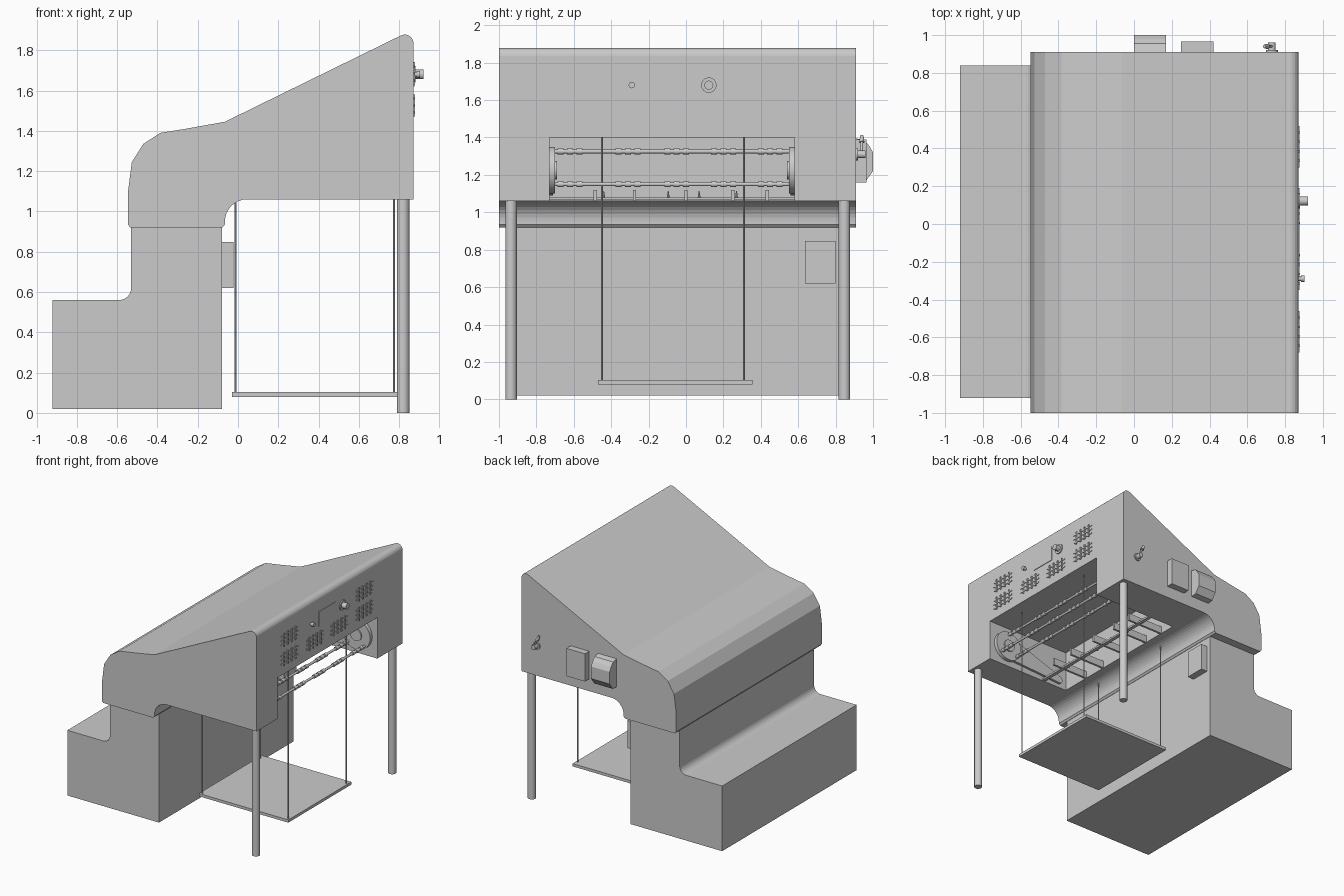
import bpy, bmesh, math
from mathutils import Vector

if "Cube" in bpy.data.objects:
    bpy.data.objects.remove(bpy.data.objects["Cube"])


def prism(name, pts, axis, a, b):
    """Extrude a 2D outline: axis 'y' takes (x,z) points, axis 'x' takes (y,z) points."""
    bm = bmesh.new()

    def co(p, t):
        return (p[0], t, p[1]) if axis == 'y' else (t, p[0], p[1])
    face = bm.faces.new([bm.verts.new(co(p, a)) for p in pts])
    ext = bmesh.ops.extrude_face_region(bm, geom=[face])
    verts = [g for g in ext['geom'] if isinstance(g, bmesh.types.BMVert)]
    off = (0, b - a, 0) if axis == 'y' else (b - a, 0, 0)
    bmesh.ops.translate(bm, vec=off, verts=verts)
    bmesh.ops.recalc_face_normals(bm, faces=bm.faces)
    me = bpy.data.meshes.new(name)
    bm.to_mesh(me)
    bm.free()
    ob = bpy.data.objects.new(name, me)
    bpy.context.collection.objects.link(ob)
    return ob


def box(name, x0, x1, y0, y1, z0, z1):
    return prism(name, [(x0, z0), (x1, z0), (x1, z1), (x0, z1)], 'y', y0, y1)


def rod(name, p, q, r, r2=None, n=20):
    p, q = Vector(p), Vector(q)
    bpy.ops.mesh.primitive_cone_add(vertices=n, radius1=r, radius2=r if r2 is None else r2,
                                    depth=(q - p).length, location=(p + q) / 2)
    ob = bpy.context.object
    ob.name = name
    ob.rotation_euler = (q - p).to_track_quat('Z', 'Y').to_euler()
    bpy.ops.object.shade_smooth_by_angle(angle=math.radians(40))
    return ob


def arc(cx, cz, r, a0, a1, n):
    return [(cx + r * math.cos(math.radians(a0 + (a1 - a0) * i / n)),
             cz + r * math.sin(math.radians(a0 + (a1 - a0) * i / n))) for i in range(n + 1)]


# Stepped lower cabinet with filleted inner corner
prism("lower_cabinet", [(-0.92, 0.02), (-0.92, 0.56)] + arc(-0.59, 0.62, 0.06, -90, 0, 6)
      + [(-0.53, 0.93), (-0.08, 0.93), (-0.08, 0.02)], 'y', -0.92, 0.84)

# Upper hood: sloped roof, curved back, concave corner below
hood_outline = ([(-0.535, 0.92), (-0.547, 0.935), (-0.547, 1.09), (-0.527, 1.245), (-0.47, 1.335),
                 (-0.385, 1.39), (-0.26, 1.41), (-0.065, 1.445)]
                + arc(0.828, 1.835, 0.043, 112, 0, 6)
                + [(0.871, 1.06)] + arc(0.045, 0.95, 0.11, 90, 180, 8)
                + [(-0.065, 0.935), (-0.078, 0.92)])
hood = prism("upper_hood", hood_outline, 'y', -1.0, 0.91)

# Opening through the hood's right face and underside
cutter = box("opening_cutter", 0.09, 1.0, -0.73, 0.58, 0.95, 1.4)
cutter.hide_render = True
mod = hood.modifiers.new("opening", 'BOOLEAN')
mod.operation, mod.object, mod.solver = 'DIFFERENCE', cutter, 'EXACT'
bpy.context.view_layer.objects.active = hood
bpy.ops.object.modifier_apply(modifier=mod.name)
bpy.data.objects.remove(cutter)

# Legs
for y in (-0.935, 0.847):
    rod("support_leg", (0.82, y, 0), (0.82, y, 1.06), 0.031, n=24)

# Hanging tray and its cables
box("hanging_tray", -0.03, 0.79, -0.47, 0.355, 0.08, 0.103)
for y in (-0.45, 0.31):
    rod("tray_cable", (-0.012, y, 0.1), (-0.012, y, 1.05), 0.005, n=8)
    rod("tray_cable", (0.775, y, 0.1), (0.775, y, 1.4), 0.005, n=8)

# Feed reel: end discs, tapered guards, rods with collars
RX, RZ = 0.70, 1.225
for wall, s in ((-0.73, 1), (0.58, -1)):
    rod("reel_disc", (RX, wall, RZ), (RX, wall + s * 0.03, RZ), 0.125, n=32)
    rod("reel_hub", (RX, wall + s * 0.03, RZ), (RX, wall + s * 0.04, RZ), 0.05)
    guard = arc(RX, RZ, 0.105, 98, -80, 10) + arc(0.17, 1.12, 0.03, 260, 98, 5)
    prism("belt_guard", guard, 'y', wall, wall + s * 0.02)
for dx, dz in ((0, 0.1), (-0.075, -0.075), (0.075, -0.075)):
    x, z = RX + dx, RZ + dz
    rod("reel_rod", (x, -0.71, z), (x, 0.56, z), 0.01, n=12)
    for group in (-0.62, -0.31, -0.05, 0.2, 0.45):
        for k in (-0.05, 0, 0.05):
            y = group + k
            rod("rod_collar", (x, y - 0.016, z), (x, y + 0.016, z), 0.016, n=12)

# Guide slats and small pins at the back of the opening
for y in (-0.485, -0.275, 0.0, 0.25, 0.435):
    box("guide_slat", 0.09, 0.42, y - 0.009, y + 0.009, 1.06, 1.12)
for y in (-0.44, -0.095, 0.07, 0.27):
    rod("guide_pin", (0.3, y, 1.065), (0.3, y, 1.115), 0.01, 0.002, n=8)
box("guide_rail", 0.3, 0.33, -0.73, 0.58, 1.065, 1.08)

# Control panel, knob and button on the right face
box("control_panel", 0.87, 0.876, -0.19, 0.03, 1.62, 1.742)
for r, a, b in ((0.041, 0.87, 0.88), (0.024, 0.88, 0.92)):
    rod("control_knob", (a, 0.122, 1.68), (b, 0.122, 1.68), r, n=24)
for r, a, b in ((0.011, 0.87, 0.885), (0.017, 0.885, 0.903)):
    rod("push_button", (a, -0.29, 1.68), (b, -0.29, 1.68), r, n=16)

# Vent grilles made of small raised bars
for vy, vz in ((-0.57, 1.685), (-0.57, 1.525), (-0.24, 1.525),
               (0.08, 1.525), (0.41, 1.685), (0.41, 1.525)):
    for k in (-0.035, 0, 0.035):
        box("vent_slat", 0.868, 0.876, vy - 0.11, vy + 0.11, vz + k - 0.005, vz + k + 0.005)
    for k in (-0.075, -0.025, 0.025, 0.075):
        box("vent_bar", 0.868, 0.879, vy + k - 0.006, vy + k + 0.006, vz - 0.055, vz + 0.055)

# Boxes on the back side of the hood
prism("rounded_junction_box", [(0.91, 1.16), (0.96, 1.165), (1.0, 1.22), (1.0, 1.32),
                               (0.98, 1.355), (0.955, 1.385), (0.91, 1.395)], 'x', 0.0, 0.17)
box("flat_junction_box", 0.25, 0.42, 0.91, 0.965, 1.16, 1.39)

# Valve with lever
rod("valve_base", (0.73, 0.91, 1.31), (0.73, 0.92, 1.31), 0.032, n=20)
rod("valve_stem", (0.73, 0.92, 1.31), (0.73, 0.96, 1.31), 0.02, n=16)
rod("valve_lever", (0.73, 0.94, 1.32), (0.70, 0.94, 1.39), 0.007, n=10)
rod("lever_grip", (0.705, 0.94, 1.375), (0.69, 0.94, 1.41), 0.014, 0.009, n=12)

# Switch box on the cabinet's right face
box("switch_box", -0.08, -0.022, 0.635, 0.80, 0.62, 0.847)
